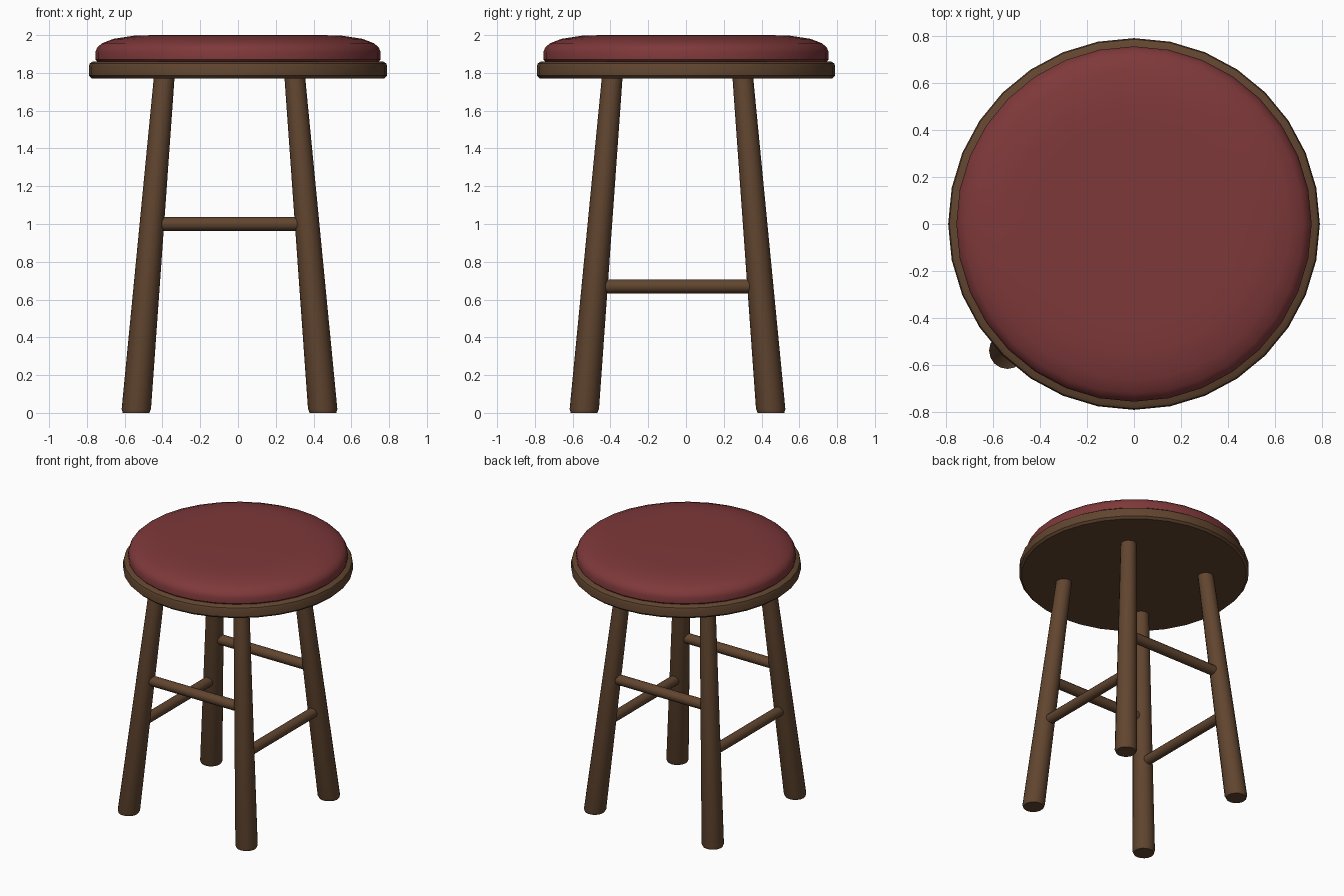
import bpy
import math
from mathutils import Vector

cube = bpy.data.objects.get("Cube")
if cube:
    bpy.data.objects.remove(cube, do_unlink=True)


def make_material(name, colour):
    mat = bpy.data.materials.new(name)
    mat.use_nodes = True
    mat.diffuse_color = (*colour, 1)
    mat.node_tree.nodes["Principled BSDF"].inputs["Base Color"].default_value = (*colour, 1)
    return mat


wood = make_material("brown wood", (0.12, 0.06, 0.029))
leather = make_material("red leather", (0.21, 0.04, 0.042))


def loft(name, rings, sides, mat, axis="Z", angle=35):
    """Skin circles given as (centre, radius) stacked along an axis, with capped ends."""
    verts, faces = [], []
    for centre, radius in rings:
        for i in range(sides):
            a = math.tau * i / sides
            u, v = radius * math.cos(a), radius * math.sin(a)
            offset = {"X": (0, u, v), "Y": (v, 0, u), "Z": (u, v, 0)}[axis]
            verts.append(Vector(centre) + Vector(offset))
    for r in range(len(rings) - 1):
        for i in range(sides):
            j = (i + 1) % sides
            a, b = r * sides, (r + 1) * sides
            faces.append((a + i, a + j, b + j, b + i))
    last = (len(rings) - 1) * sides
    faces.append(tuple(reversed(range(sides))))
    faces.append(tuple(range(last, last + sides)))
    mesh = bpy.data.meshes.new(name)
    mesh.from_pydata(verts, [], faces)
    mesh.materials.append(mat)
    obj = bpy.data.objects.new(name, mesh)
    bpy.context.collection.objects.link(obj)
    bpy.ops.object.select_all(action="DESELECT")
    obj.select_set(True)
    bpy.context.view_layer.objects.active = obj
    bpy.ops.object.shade_smooth_by_angle(angle=math.radians(angle))
    return obj


def turned(name, profile, mat):
    return loft(name, [((0, 0, z), r) for r, z in profile], 32, mat)


# Seat: wooden rim and padded cushion
turned("seat_rim", [(0.775, 1.77), (0.79, 1.785), (0.79, 1.835),
                    (0.785, 1.85), (0.77, 1.86)], wood)
turned("seat_cushion", [(0.74, 1.855), (0.755, 1.87), (0.755, 1.91), (0.745, 1.935),
                        (0.72, 1.957), (0.66, 1.98), (0.55, 1.997), (0.45, 2.0)], leather)

# Leg frame, set slightly off the seat centre
SHIFT = -0.045
LEG_TOP = 1.8


def spread(z):
    return 0.495 - 0.084 * z


def leg_radius(z):
    return 0.078 - 0.013 * z


def leg_ring(sx, sy, z, inset=0):
    s = spread(z)
    return ((SHIFT + sx * s, SHIFT + sy * s, z), leg_radius(z) - inset)


# Four tapered, splayed legs with chamfered feet
for sy, depth in ((-1, "front"), (1, "back")):
    for sx, side in ((-1, "right"), (1, "left")):
        loft(f"{depth}_{side}_leg",
             [leg_ring(sx, sy, 0, 0.008), leg_ring(sx, sy, 0.02), leg_ring(sx, sy, LEG_TOP)],
             16, wood)

# Stretchers: high pair front and back, low pair at the sides
for sign, depth, side in ((-1, "front", "right"), (1, "back", "left")):
    z = 1.0
    s = spread(z)
    loft(f"{depth}_stretcher",
         [((SHIFT + e * s, SHIFT + sign * s, z), 0.037) for e in (-1, 1)], 12, wood, "X")
    z = 0.67
    s = spread(z)
    loft(f"{side}_stretcher",
         [((SHIFT + sign * s, SHIFT + e * s, z), 0.037) for e in (-1, 1)], 12, wood, "Y")
